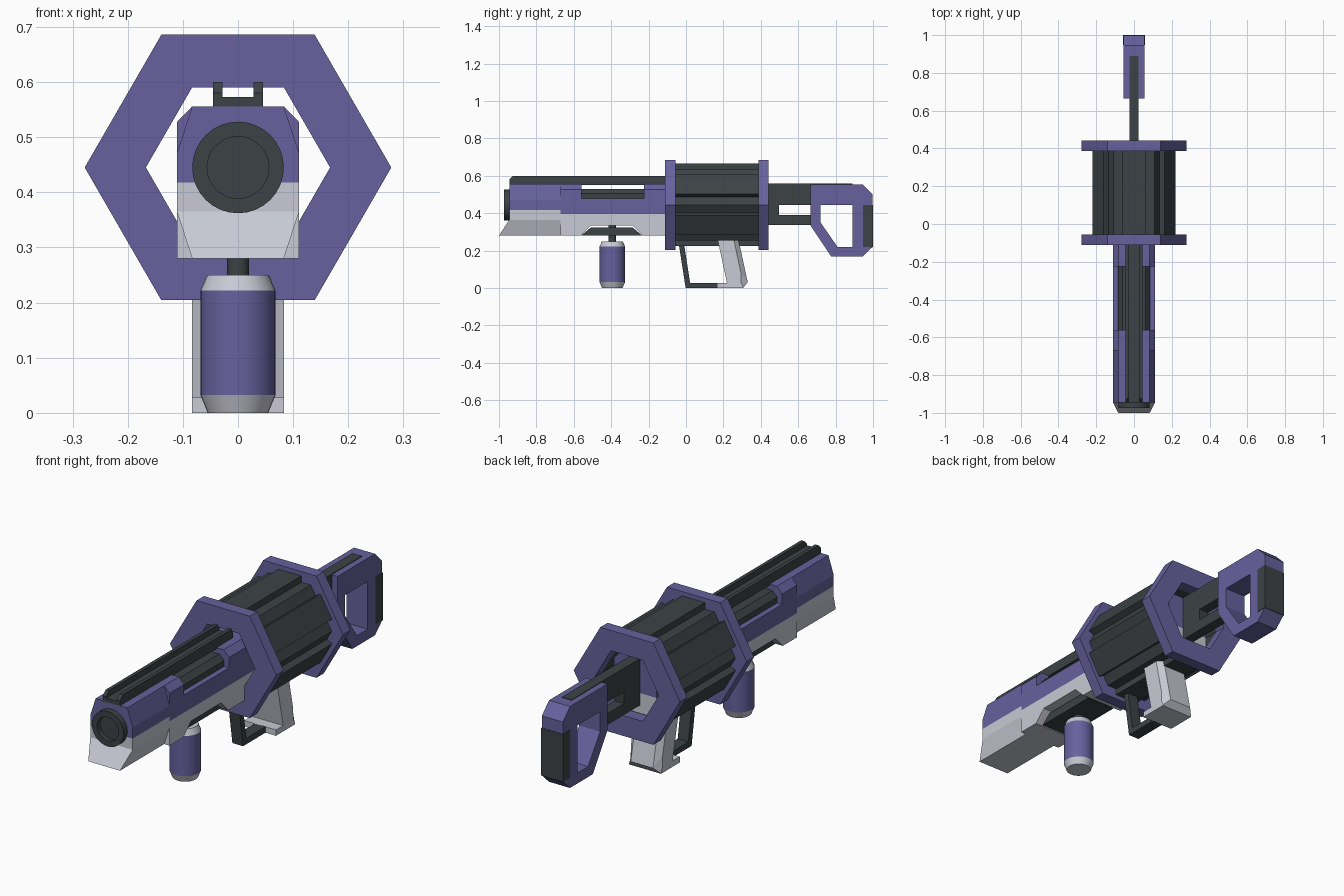
import bpy, bmesh
from math import sin, cos, pi, radians
from mathutils import Vector
from mathutils.geometry import tessellate_polygon

if "Cube" in bpy.data.objects:
    bpy.data.objects.remove(bpy.data.objects["Cube"])


def make_material(name, rgb):
    mat = bpy.data.materials.new(name)
    mat.use_nodes = True
    mat.diffuse_color = (*rgb, 1)
    mat.node_tree.nodes["Principled BSDF"].inputs["Base Color"].default_value = (*rgb, 1)
    return mat


PURPLE = make_material("purple", (0.135, 0.12, 0.34))
DARK = make_material("charcoal", (0.045, 0.055, 0.06))
PALE = make_material("pale_grey", (0.58, 0.59, 0.66))
AXIS_Z = 0.445   # height of the barrel and drum axis


def finish(name, bm, mat):
    bmesh.ops.recalc_face_normals(bm, faces=bm.faces)
    mesh = bpy.data.meshes.new(name)
    bm.to_mesh(mesh)
    bm.free()
    mesh.materials.append(mat)
    obj = bpy.data.objects.new(name, mesh)
    bpy.context.scene.collection.objects.link(obj)
    return obj


def prism(name, mat, axis, lo, hi, outline, hole=None, shape=None):
    """Extrude an outline (with an optional hole) along x (points y, z) or y (points x, z)."""
    loops = [outline] + ([hole] if hole else [])
    bm = bmesh.new()
    caps = []
    for d in (lo, hi):
        caps.append([[bm.verts.new((d, a, b) if axis == "x" else (a, d, b))
                      for a, b in loop] for loop in loops])
    tris = tessellate_polygon([[Vector((a, b, 0)) for a, b in loop] for loop in loops])
    for cap in caps:
        flat = sum(cap, [])
        for tri in tris:
            bm.faces.new([flat[i] for i in tri])
    for near, far in zip(*caps):
        for i in range(len(near)):
            j = (i + 1) % len(near)
            bm.faces.new((near[i], near[j], far[j], far[i]))
    if shape:
        for v in bm.verts:
            shape(v.co)
    return finish(name, bm, mat)


def side_prism(name, mat, half, outline, hole=None):
    return prism(name, mat, "x", -half, half, outline, hole)


def box(name, mat, x0, x1, y0, y1, z0, z1):
    return prism(name, mat, "x", x0, x1, [(y0, z0), (y1, z0), (y1, z1), (y0, z1)])


def mirrored(right):
    """Complete a section given its +x half from bottom to top."""
    return right + [(-x, z) for x, z in reversed(right)]


def lathe(name, mat, profile, place, segments=32):
    """Revolve (radius, height) points; place maps (u, v, height) to the model."""
    bm = bmesh.new()
    rings = [[bm.verts.new(place(r * cos(2 * pi * i / segments), r * sin(2 * pi * i / segments), h))
              for i in range(segments)] for r, h in profile]
    for a, b in zip(rings, rings[1:]):
        for i in range(segments):
            j = (i + 1) % segments
            bm.faces.new((a[i], a[j], b[j], b[i]))
    bm.faces.new(rings[0])
    bm.faces.new(rings[-1])
    obj = finish(name, bm, mat)
    bpy.ops.object.select_all(action="DESELECT")
    obj.select_set(True)
    bpy.context.view_layer.objects.active = obj
    bpy.ops.object.shade_smooth_by_angle(angle=radians(25))
    return obj


# Front housing: tapered section with a raked pale chin
def rake(co):
    if co.y < -0.99 and co.z > 0.3:
        co.y = -0.945


prism("front_lower_housing", PALE, "y", -1.0, -0.67,
      mirrored([(0.083, 0.28), (0.111, 0.365), (0.111, 0.418)]), shape=rake)
prism("front_upper_housing", PURPLE, "y", -0.945, -0.67,
      mirrored([(0.111, 0.418), (0.111, 0.47), (0.083, 0.556)]))

# Main housing: purple top with an open bay, pale base with an arch
upper = mirrored([(0.111, 0.395), (0.111, 0.527), (0.083, 0.556)])
prism("bay_front_block", PURPLE, "y", -0.67, -0.56, upper)
prism("rear_upper_housing", PURPLE, "y", -0.225, 0.38, upper)
box("bay_sill", PURPLE, -0.111, 0.111, -0.56, -0.225, 0.395, 0.478)
prism("bay_insert", DARK, "y", -0.56, -0.225,
      mirrored([(0.085, 0.47), (0.085, 0.505), (0.06, 0.53)]))
side_prism("lower_housing", PALE, 0.111,
           [(-0.67, 0.28), (-0.565, 0.28), (-0.51, 0.335), (-0.285, 0.335), (-0.23, 0.28),
            (0.38, 0.28), (0.38, 0.395), (-0.67, 0.395)])
side_prism("arch_insert", DARK, 0.075,
           [(-0.56, 0.282), (-0.235, 0.282), (-0.285, 0.323), (-0.51, 0.323)])

# Top rail with two ridges
box("rail_base", DARK, -0.045, 0.045, -0.945, -0.1, 0.55, 0.573)
for side, word in ((-1, "right"), (1, "left")):
    x0, x1 = sorted((side * 0.028, side * 0.045))
    prism(word + "_rail_ridge", DARK, "x", x0, x1,
          [(-0.945, 0.57), (-0.1, 0.57), (-0.1, 0.6), (-0.925, 0.6), (-0.945, 0.58)])

# Muzzle with a recessed bore
lathe("muzzle", DARK, [(0.083, -0.94), (0.083, -0.973), (0.056, -0.973), (0.056, -0.95)],
      lambda u, v, h: (u, h, AXIS_Z + v))


# Hexagonal drum: two end rings and a ribbed hollow body
def hexagon(radius):
    return [(radius * cos(k * pi / 3), AXIS_Z + radius * sin(k * pi / 3)) for k in range(6)]


def ribbed_outline(base, rib, half):
    points = []
    for k in range(6):
        a = (k + 0.5) * pi / 3
        corner = a - pi / 6
        radius = base / cos(pi / 6)
        points.append((radius * cos(corner), AXIS_Z + radius * sin(corner)))
        for d, t in ((base, -half), (rib, -half), (rib, half), (base, half)):
            points.append((d * cos(a) - t * sin(a), AXIS_Z + d * sin(a) + t * cos(a)))
    return points


for name, y in (("front_ring", -0.111), ("rear_ring", 0.387)):
    prism(name, PURPLE, "y", y, y + 0.055, hexagon(0.278), hexagon(0.167))
prism("drum", DARK, "y", -0.057, 0.388, ribbed_outline(0.19, 0.22, 0.06), hexagon(0.168))

# Foregrip
def upright(u, v, h):
    return (u, -0.394 + v, h)


lathe("foregrip_tip", PALE, [(0.055, 0), (0.068, 0.032)], upright)
lathe("foregrip_body", PURPLE, [(0.068, 0.032), (0.068, 0.222)], upright)
lathe("foregrip_collar", PALE, [(0.068, 0.222), (0.056, 0.25)], upright)
lathe("foregrip_stem", DARK, [(0.02, 0.24), (0.02, 0.345)], upright)

# Trigger guard, trigger and rear grip
side_prism("trigger_guard", DARK, 0.028,
           [(-0.04, 0.245), (-0.002, 0), (0.17, 0), (0.17, 0.028), (0.022, 0.028), (-0.012, 0.245)])
side_prism("trigger", DARK, 0.015, [(0.06, 0.24), (0.1, 0.24), (0.085, 0.224), (0.07, 0.224)])
grip = side_prism("rear_grip", PALE, 0.083,
                  [(0.165, 0), (0.305, 0), (0.33, 0.03), (0.282, 0.255), (0.17, 0.255),
                   (0.219, 0.028), (0.165, 0.028)])
bm = bmesh.new()
bm.from_mesh(grip.data)
back_edges = [e for e in bm.edges if len(e.link_faces) == 2
              and abs(e.verts[0].co.x - e.verts[1].co.x) < 0.001
              and all(v.co.y > 0.275 and v.co.z > 0.02 for v in e.verts)
              and e.calc_face_angle() > 1]
bmesh.ops.bevel(bm, geom=back_edges, offset=0.025, segments=1, affect="EDGES")
bm.to_mesh(grip.data)
bm.free()

# Shoulder stock: slotted bar, open frame and butt pad
side_prism("stock_bar", DARK, 0.025,
           [(0.37, 0.337), (0.7, 0.337), (0.7, 0.452), (0.89, 0.452), (0.89, 0.558), (0.37, 0.558)],
           [(0.497, 0.39), (0.68, 0.39), (0.68, 0.445), (0.497, 0.445)])
side_prism("stock_frame", PURPLE, 0.055,
           [(0.665, 0.555), (0.945, 0.555), (0.998, 0.502), (0.998, 0.22), (0.945, 0.17),
            (0.775, 0.17), (0.665, 0.335)],
           [(0.72, 0.445), (0.89, 0.445), (0.89, 0.22), (0.81, 0.22), (0.72, 0.35)])
box("butt_pad", DARK, -0.057, 0.057, 0.947, 1.0, 0.22, 0.445)
